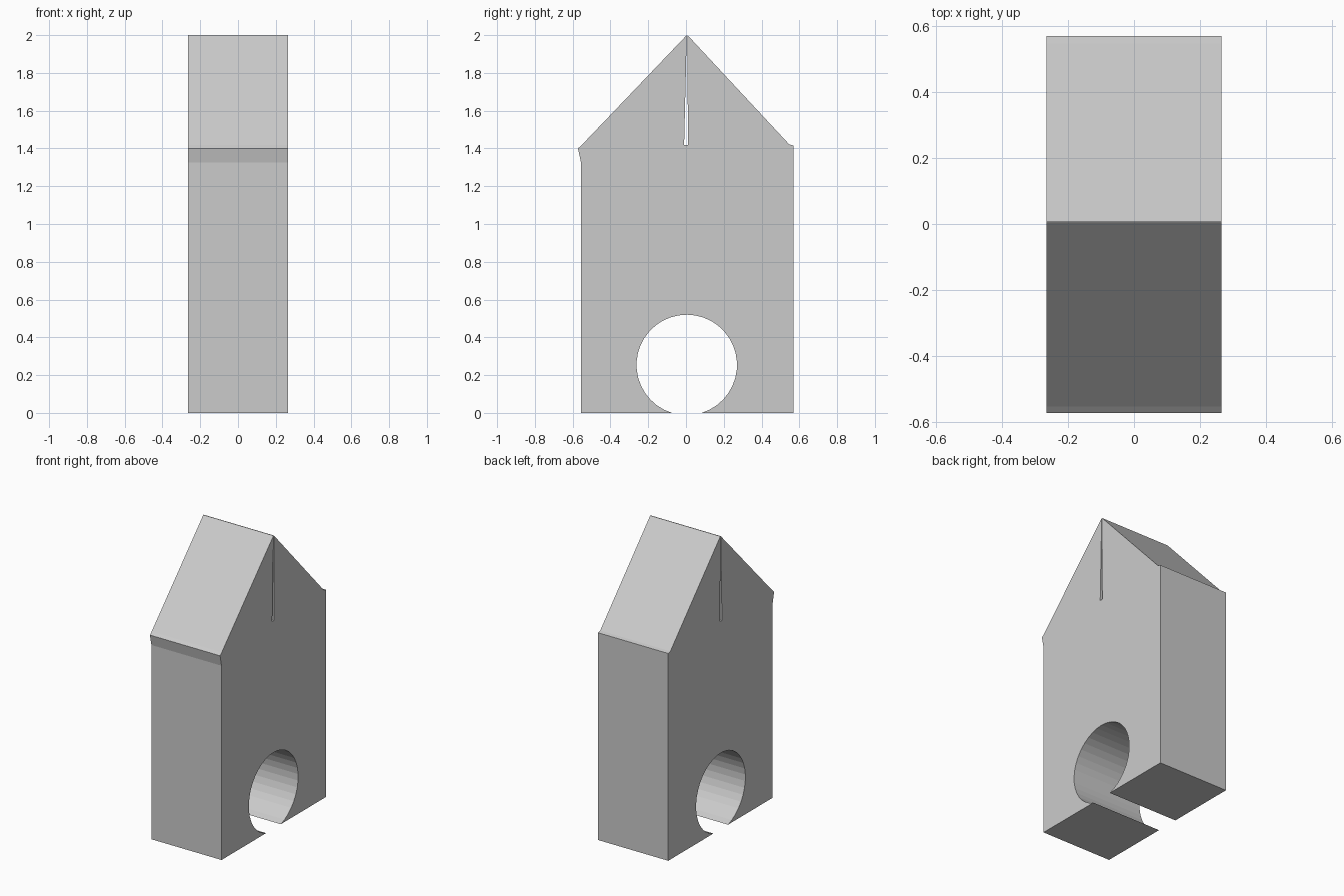
import bpy, bmesh
from math import cos, sin, asin, pi

if "Cube" in bpy.data.objects:
    bpy.data.objects.remove(bpy.data.objects["Cube"])

HALF = 0.265                      # half thickness along x
CY, CZ, R, N = 0.004, 0.254, 0.266, 34   # round doorway


def extrude_profile(name, pts, half):
    bm = bmesh.new()
    face = bm.faces.new([bm.verts.new((-half, y, z)) for y, z in pts])
    ext = bmesh.ops.extrude_face_region(bm, geom=[face])
    verts = [g for g in ext["geom"] if isinstance(g, bmesh.types.BMVert)]
    bmesh.ops.translate(bm, verts=verts, vec=(2 * half, 0, 0))
    bmesh.ops.recalc_face_normals(bm, faces=bm.faces)
    mesh = bpy.data.meshes.new(name)
    bm.to_mesh(mesh)
    bm.free()
    obj = bpy.data.objects.new(name, mesh)
    bpy.context.collection.objects.link(obj)
    return obj


# Doorway arc, open at the ground, from right to left
a0 = -asin(CZ / R)
a1 = pi - a0
arc = [(CY + R * cos(a0 + (a1 - a0) * i / N),
        max(0, CZ + R * sin(a0 + (a1 - a0) * i / N))) for i in range(N + 1)]

# Walls, eaves, and gable with a thin tapering slot from the peak
outline = [(-0.556, 0), (-0.556, 1.326), (-0.572, 1.40), (-0.553, 1.417),
           (0.004, 2.0), (-0.010, 1.418), (0.010, 1.418), (0.008, 2.0),
           (0.547, 1.421), (0.570, 1.415), (0.570, 0)]

extrude_profile("house_block", outline + arc, HALF)
